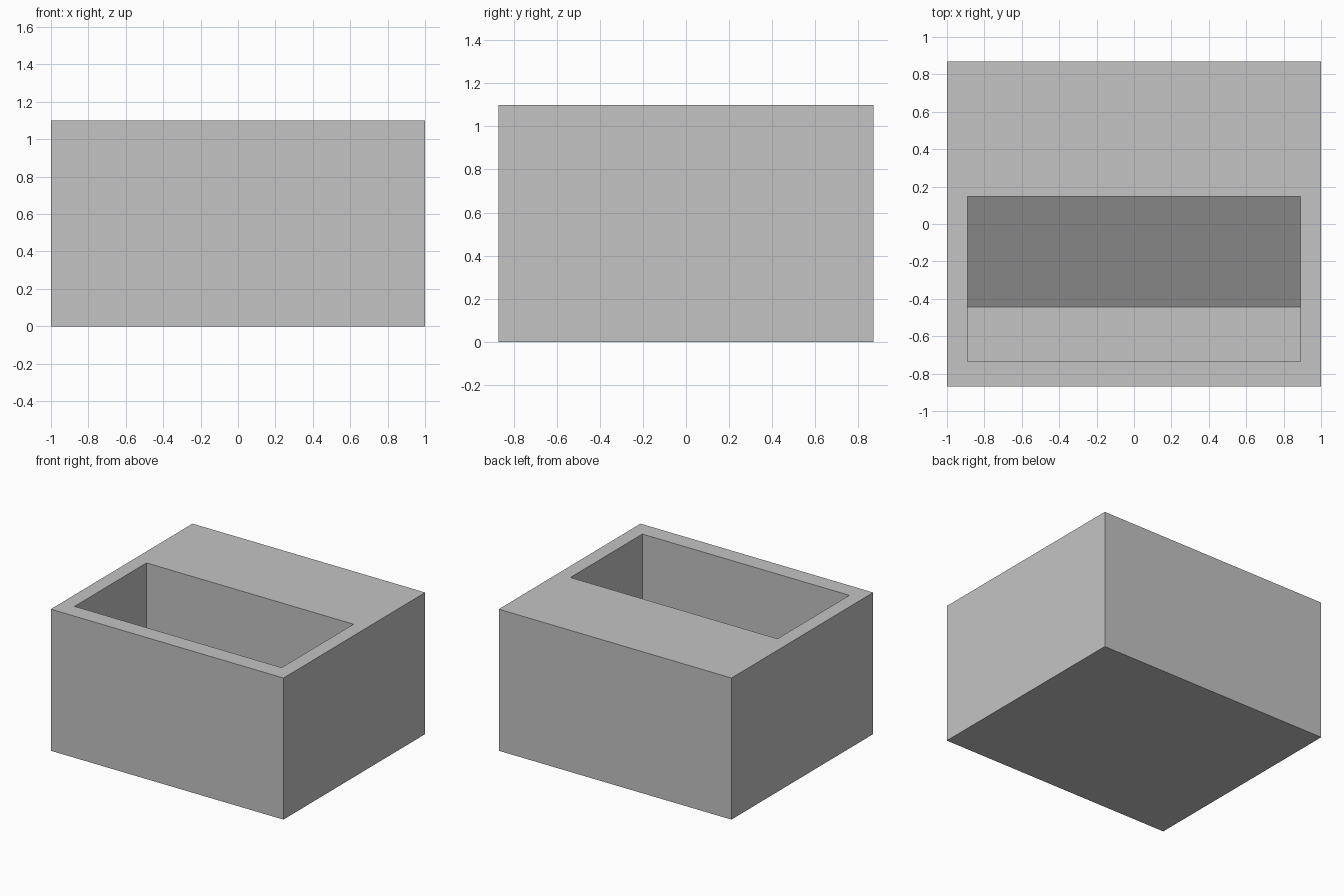
import bpy
import bmesh
from mathutils import Vector

default = bpy.data.objects.get("Cube")
if default:
    bpy.data.objects.remove(default, do_unlink=True)

WIDTH, DEPTH, HEIGHT = 2.0, 1.74, 1.1
POCKET_HALF = 0.89
POCKET_FRONT, POCKET_BACK = -0.735, 0.148

grey = bpy.data.materials.new("plain grey")
grey.use_nodes = True
colour = (0.55, 0.55, 0.55, 1)
grey.diffuse_color = colour
grey.node_tree.nodes["Principled BSDF"].inputs["Base Color"].default_value = colour


def prism(name, profile, half_width):
    """Extrude a (y, z) profile symmetrically along x."""
    bm = bmesh.new()
    face = bm.faces.new([bm.verts.new((-half_width, y, z)) for y, z in profile])
    side = bmesh.ops.extrude_face_region(bm, geom=[face])["geom"]
    verts = [g for g in side if isinstance(g, bmesh.types.BMVert)]
    bmesh.ops.translate(bm, verts=verts, vec=Vector((2 * half_width, 0, 0)))
    bmesh.ops.recalc_face_normals(bm, faces=bm.faces)
    mesh = bpy.data.meshes.new(name)
    bm.to_mesh(mesh)
    bm.free()
    mesh.materials.append(grey)
    obj = bpy.data.objects.new(name, mesh)
    bpy.context.collection.objects.link(obj)
    return obj


# Solid block
block = prism("holder_block", [(-DEPTH / 2, 0), (DEPTH / 2, 0),
                               (DEPTH / 2, HEIGHT), (-DEPTH / 2, HEIGHT)], WIDTH / 2)

# Pocket with upright walls and a tilted, right-angled seat at the bottom
cutter = prism("pocket_cutter", [(POCKET_FRONT, HEIGHT + 0.2), (POCKET_FRONT, 0.57),
                                 (-0.445, 0.1), (POCKET_BACK, 0.47),
                                 (POCKET_BACK, HEIGHT + 0.2)], POCKET_HALF)
cutter.hide_render = True

cut = block.modifiers.new("pocket", "BOOLEAN")
cut.operation = "DIFFERENCE"
cut.solver = "EXACT"
cut.object = cutter
bpy.context.view_layer.objects.active = block
bpy.ops.object.modifier_apply(modifier=cut.name)
bpy.data.objects.remove(cutter, do_unlink=True)
